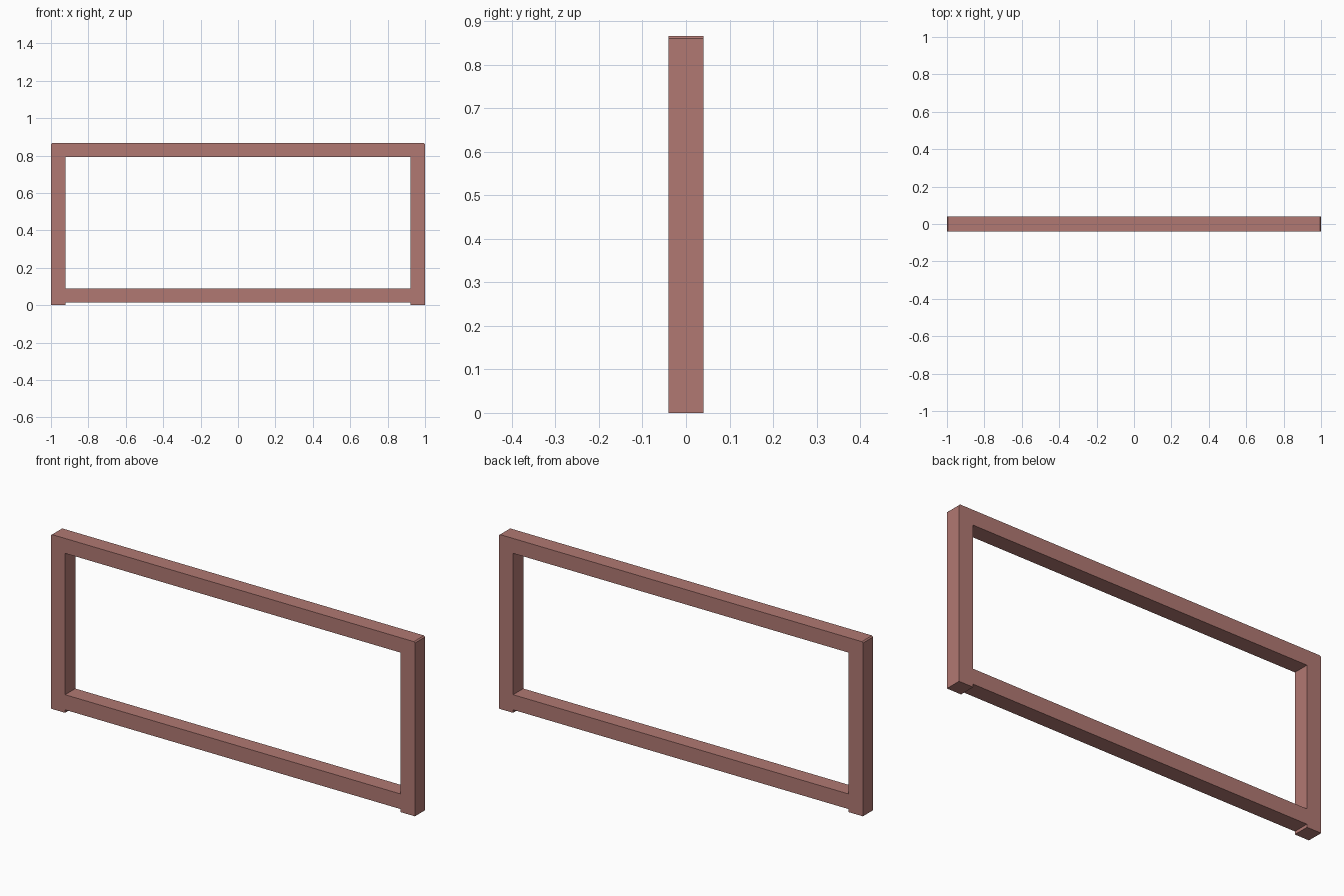
import bpy, math

if "Cube" in bpy.data.objects:
    bpy.data.objects.remove(bpy.data.objects["Cube"])

# Dimensions
HALF_W, HEIGHT, HALF_DEPTH = 1.0, 0.866, 0.04
INNER_X = 0.922                       # inside edge of the posts
RAIL_LOW, SILL, HEAD = 0.015, 0.09, 0.792
CHAMFER = 0.006                       # small cut on the top corners

paint = bpy.data.materials.new("dusty red")
paint.diffuse_color = (0.44, 0.19, 0.17, 1.0)
paint.use_nodes = True
paint.node_tree.nodes["Principled BSDF"].inputs["Base Color"].default_value = paint.diffuse_color


def mirrored(half):
    """Complete a right-hand outline with its left-hand mirror."""
    return half + [(-x, z) for x, z in reversed(half)]


# Outer outline: feet below the bottom rail, chamfered top corners
outer = mirrored([(INNER_X, RAIL_LOW), (INNER_X, 0), (HALF_W, 0),
                  (HALF_W, HEIGHT - CHAMFER), (HALF_W - CHAMFER, HEIGHT)])
# Rectangular opening
opening = mirrored([(INNER_X, SILL), (INNER_X, HEAD)])

# Extrude the outline with its opening into one solid frame
curve = bpy.data.curves.new("frame", 'CURVE')
curve.dimensions = '2D'
curve.fill_mode = 'BOTH'
curve.extrude = HALF_DEPTH
for outline in (outer, opening):
    spline = curve.splines.new('POLY')
    spline.points.add(len(outline) - 1)
    for point, (x, z) in zip(spline.points, outline):
        point.co = (x, z, 0, 1)
    spline.use_cyclic_u = True
curve.materials.append(paint)

frame = bpy.data.objects.new("frame", curve)
bpy.context.collection.objects.link(frame)
frame.rotation_euler.x = math.pi / 2   # stand it upright

# Convert to a flat-shaded mesh
bpy.context.view_layer.objects.active = frame
frame.select_set(True)
bpy.ops.object.convert(target='MESH')
bpy.ops.object.transform_apply(rotation=True)
bpy.ops.object.shade_flat()
